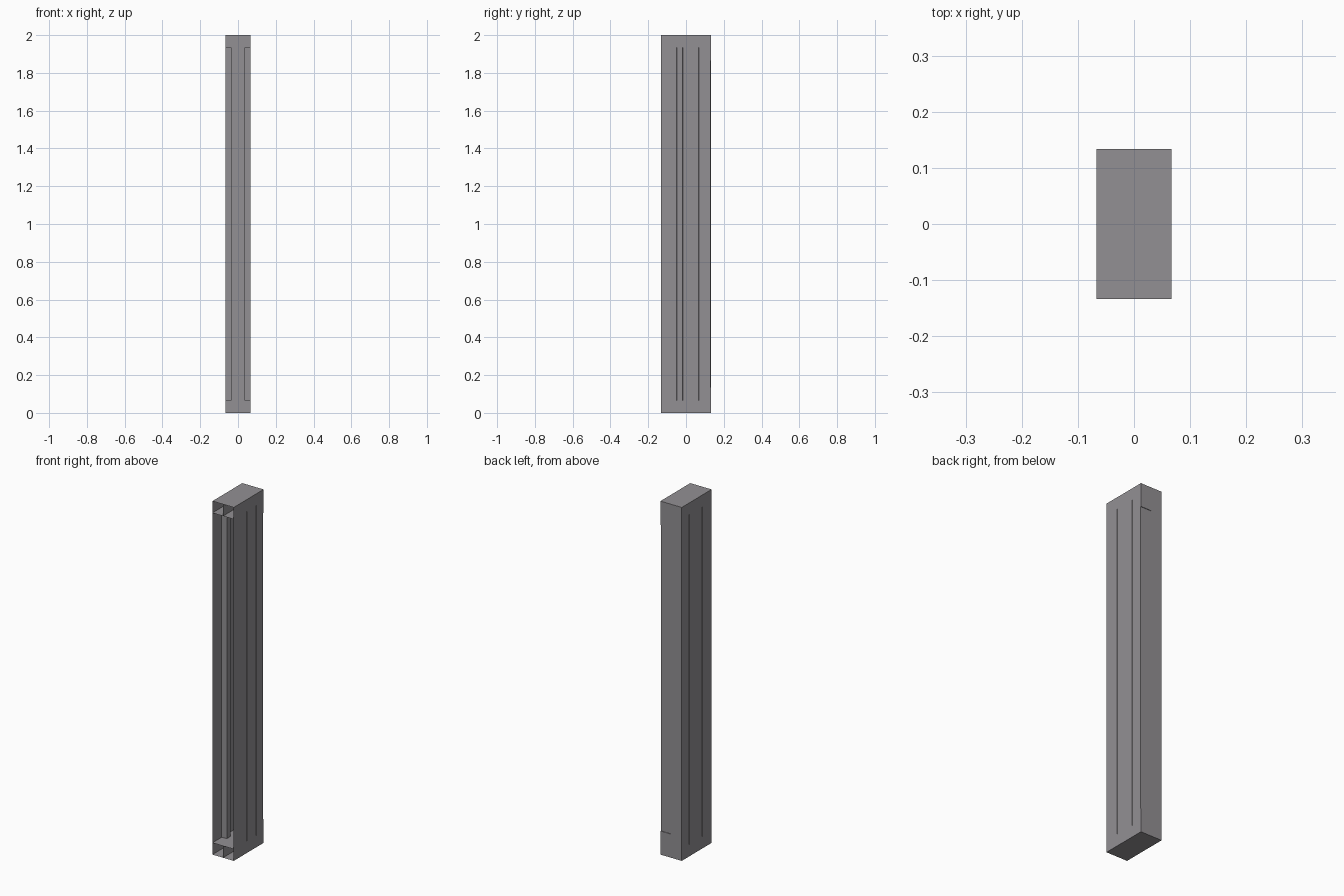
import bpy, bmesh

cube = bpy.data.objects.get("Cube")
if cube:
    bpy.data.objects.remove(cube, do_unlink=True)

# Single grey material
grey = bpy.data.materials.new("frame_grey")
grey.use_nodes = True
COLOR = (0.29, 0.28, 0.295, 1)
grey.diffuse_color = COLOR
grey.node_tree.nodes["Principled BSDF"].inputs["Base Color"].default_value = COLOR

W, D, H = 0.0667, 0.1333, 2.0   # half width, half depth, height
CAP = 0.0667                    # cap height
TRIM = 0.1                      # where the back trim starts


def finish(name, bm):
    mesh = bpy.data.meshes.new(name)
    bm.to_mesh(mesh)
    bm.free()
    mesh.materials.append(grey)
    obj = bpy.data.objects.new(name, mesh)
    bpy.context.collection.objects.link(obj)
    return obj


def box(name, lo, hi):
    bm = bmesh.new()
    bmesh.ops.create_cube(bm, size=1)
    for v in bm.verts:
        v.co = [(a + b) / 2 + c * (b - a) for a, b, c in zip(lo, hi, v.co)]
    return finish(name, bm)


def sheet(name, path, axis, start, end):
    """Sweep an open or closed path of 2D points along z or y as a thin sheet."""
    bm = bmesh.new()

    def vert(p, t):
        return bm.verts.new((p[0], p[1], t) if axis == "z" else (p[0], t, p[1]))
    rows = [(vert(p, start), vert(p, end)) for p in path]
    for a, b in zip(rows, rows[1:]):
        bm.faces.new((a[0], b[0], b[1], a[1]))
    return finish(name, bm)


# Side walls with shallow seams between boards, and a stop strip inside each
G = 0.003
for side, s in (("left", 1), ("right", -1)):
    path = [(s * W, -D)]
    for y in (-0.05, -0.017, 0.067):
        path += [(s * W, y - G / 2), (s * (W - G), y), (s * W, y + G / 2)]
    path.append((s * W, TRIM))
    sheet(side + "_wall", path, "z", CAP, H - CAP)
    x0, x1 = sorted((s * 0.035, s * (W - G)))
    box(side + "_stop", (x0, -0.05, CAP), (x1, -0.017, H - CAP))

# Hollow end caps, open at the front, with a divider in the middle
for end, z0, z1 in (("bottom", 0, CAP), ("top", H - CAP, H)):
    ring = [(-W, z0), (0, z0), (W, z0), (W, z1), (0, z1), (-W, z1), (-W, z0)]
    sheet(end + "_cap", ring, "y", -D, TRIM)
    sheet(end + "_divider", [(0, z0), (0, z1)], "y", -D, TRIM)

# Back trim: end blocks and two upright boards, one set back slightly
B = 2 * CAP
box("bottom_trim", (-W, TRIM, 0), (W, D, B))
box("top_trim", (-W, TRIM, H - B), (W, D, H))
box("right_trim", (-W, TRIM, B), (0, D, H - B))
box("left_trim", (0, TRIM, B), (W, D - 0.003, H - B))
